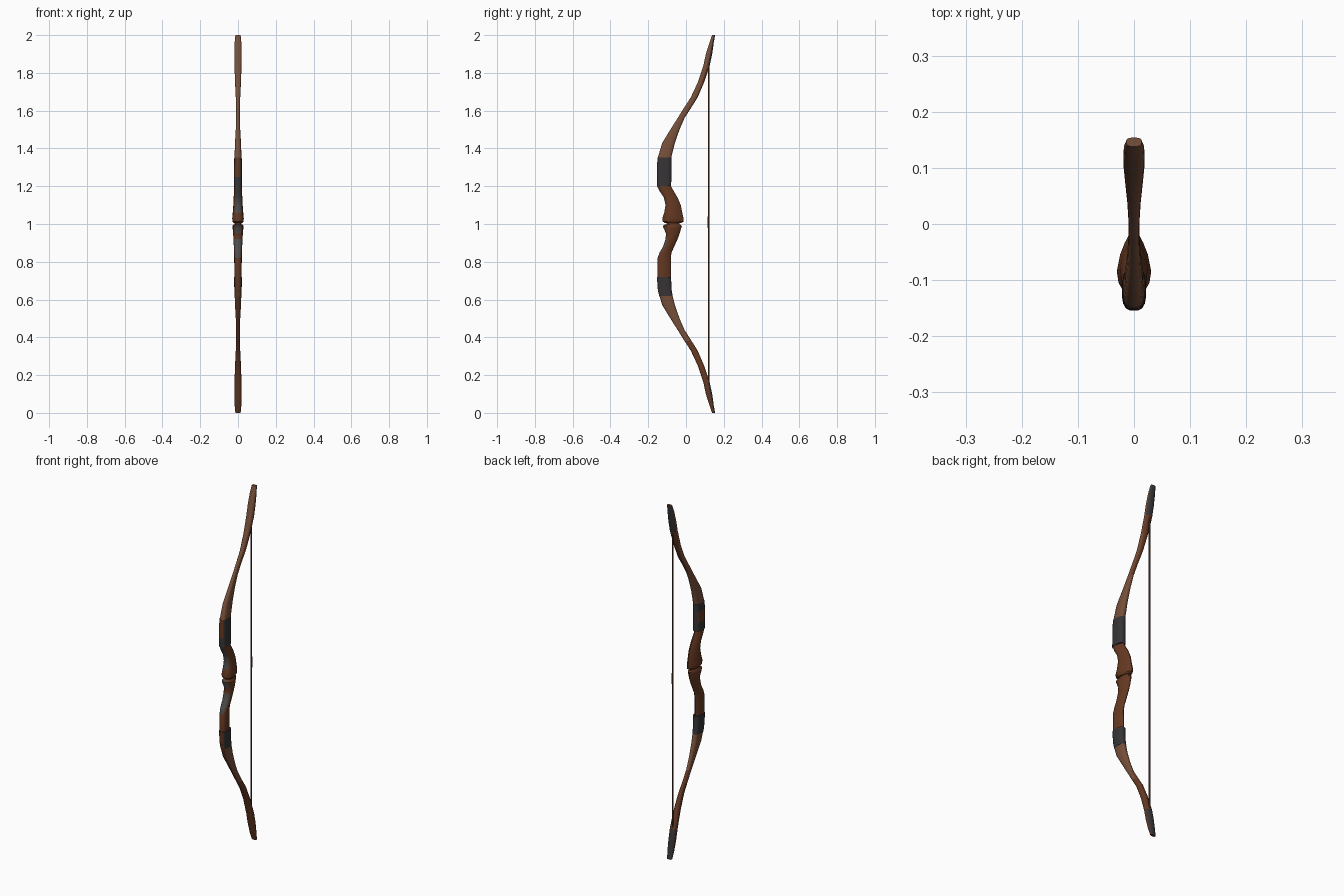
import bpy, bmesh, math

if "Cube" in bpy.data.objects:
    bpy.data.objects.remove(bpy.data.objects["Cube"])

def mat(name, c):
    m = bpy.data.materials.new(name)
    m.diffuse_color = (*c, 1)
    m.use_nodes = True
    m.node_tree.nodes["Principled BSDF"].inputs["Base Color"].default_value = m.diffuse_color
    return m

LIMB = mat("light_brown_wood", (0.185, 0.080, 0.042))
GRIP = mat("red_brown_wood", (0.130, 0.040, 0.016))
WRAP = mat("dark_grey_leather", (0.038, 0.034, 0.037))
PLATE = mat("grey_inlay", (0.080, 0.076, 0.070))
CORD = mat("brown_cord", (0.105, 0.048, 0.027))

def finish(name, bm, mats, rule=None):
    bmesh.ops.recalc_face_normals(bm, faces=bm.faces)
    bm.normal_update()
    if rule:
        for f in bm.faces:
            f.material_index = rule(f.calc_center_median(), f.normal)
    me = bpy.data.meshes.new(name)
    bm.to_mesh(me)
    bm.free()
    for m in mats:
        me.materials.append(m)
    ob = bpy.data.objects.new(name, me)
    bpy.context.collection.objects.link(ob)
    bpy.ops.object.select_all(action='DESELECT')
    ob.select_set(True)
    bpy.context.view_layer.objects.active = ob
    bpy.ops.object.shade_smooth_by_angle(angle=math.radians(40))
    return ob

def loft(name, rows, mats, rule=None, n=16, p=0.7, taper=0.0):
    """rows: (z, front y, back y, half width); rounded-box section, narrowing to the back by taper"""
    bm = bmesh.new()
    rings = []
    for z, yf, yb, w in rows:
        ring = []
        for i in range(n):
            a = 2 * math.pi * (i + 0.5) / n
            c, s = math.cos(a), math.sin(a)
            k = 1 - taper * max(0, s + 0.25)
            ring.append(bm.verts.new((w * k * math.copysign(abs(c) ** p, c),
                                      (yf + yb) / 2 + (yb - yf) / 2 * math.copysign(abs(s) ** p, s), z)))
        rings.append(ring)
    for a, b in zip(rings, rings[1:]):
        for i in range(n):
            j = (i + 1) % n
            bm.faces.new((a[i], a[j], b[j], b[i]))
    bm.faces.new(rings[0])
    bm.faces.new(rings[-1])
    return finish(name, bm, mats, rule)

# limbs, mirrored about the grip at z = 1 (first value is distance from it)
limb = [(.35, -.150, -.078, .019), (.43, -.126, -.058, .016), (.50, -.083, -.034, .012),
        (.56, -.045, -.008, .010), (.62, -.008, .030, .010), (.67, .025, .062, .012),
        (.75, .062, .096, .016), (.84, .092, .126, .019), (.90, .105, .139, .019),
        (.96, .124, .147, .018), (1.0, .138, .154, .014)]

def limb_rule(c, n):
    h = abs(c.z - 1)
    if h > 0.84 and n.y > 0.25:
        return 2                                   # grey backing at the tips
    if (c.z < 1 and (h > 0.62 or n.y < -0.6)) or (h > 0.56 and n.y > 0.25):
        return 1                                   # darker red wood
    return 0

for name, s in (("upper_limb", 1), ("lower_limb", -1)):
    loft(name, [(1 + s * h, f, b, w) for h, f, b, w in limb], [LIMB, GRIP, WRAP], limb_rule)

# leather wraps at the limb roots, with a bare patch on the left and the front
def wrap_rule(c, n):
    if 1.25 < c.z < 1.31 and n.x < -0.5:
        return 1
    return 1 if n.y < -0.7 and (c.z > 1.25 or c.z < 1) else 0

loft("upper_wrap", [(1.20, -.155, -.078, .022), (1.25, -.155, -.077, .0215),
                    (1.31, -.154, -.077, .021), (1.352, -.151, -.076, .020)], [WRAP, GRIP], wrap_rule)
loft("lower_wrap", [(.62, -.143, -.070, .019), (.66, -.151, -.077, .020),
                    (.72, -.154, -.078, .021)], [WRAP, GRIP], wrap_rule)

# carved riser in two halves, grey inlays on the front
def riser_rule(c, n):
    return 1 if n.y < -0.55 and (1.07 < c.z < 1.2 or 0.83 < c.z < 0.92 or 0.95 < c.z < 0.995) else 0

loft("upper_riser", [(1.005, -.110, -.025, .024), (1.012, -.124, -.012, .031), (1.03, -.126, -.012, .032),
                     (1.06, -.116, -.019, .029), (1.10, -.109, -.027, .026), (1.14, -.118, -.044, .024),
                     (1.17, -.138, -.062, .022), (1.20, -.153, -.079, .021)],
     [GRIP, PLATE], riser_rule, p=.8, taper=.5)
loft("lower_riser", [(.72, -.152, -.079, .020), (.82, -.151, -.080, .021), (.85, -.140, -.076, .022),
                     (.88, -.122, -.062, .023), (.92, -.109, -.044, .025), (.95, -.106, -.033, .027),
                     (.98, -.121, -.024, .030), (.99, -.123, -.021, .030), (.998, -.112, -.030, .023)],
     [GRIP, PLATE], riser_rule, p=.8, taper=.5)
# thin neck joining the halves
loft("riser_neck", [(.99, -.105, -.035, .018), (1.012, -.105, -.035, .018)], [GRIP], taper=.4)

# string with a thicker serving
def rod(name, z0, z1, r, m):
    bm = bmesh.new()
    bmesh.ops.create_cone(bm, cap_ends=True, segments=8, radius1=r, radius2=r, depth=z1 - z0)
    bmesh.ops.translate(bm, verts=bm.verts, vec=(0, .12, (z0 + z1) / 2))
    finish(name, bm, [m])

rod("string", .16, 1.84, .0042, CORD)
rod("string_serving", .98, 1.04, .0055, CORD)
